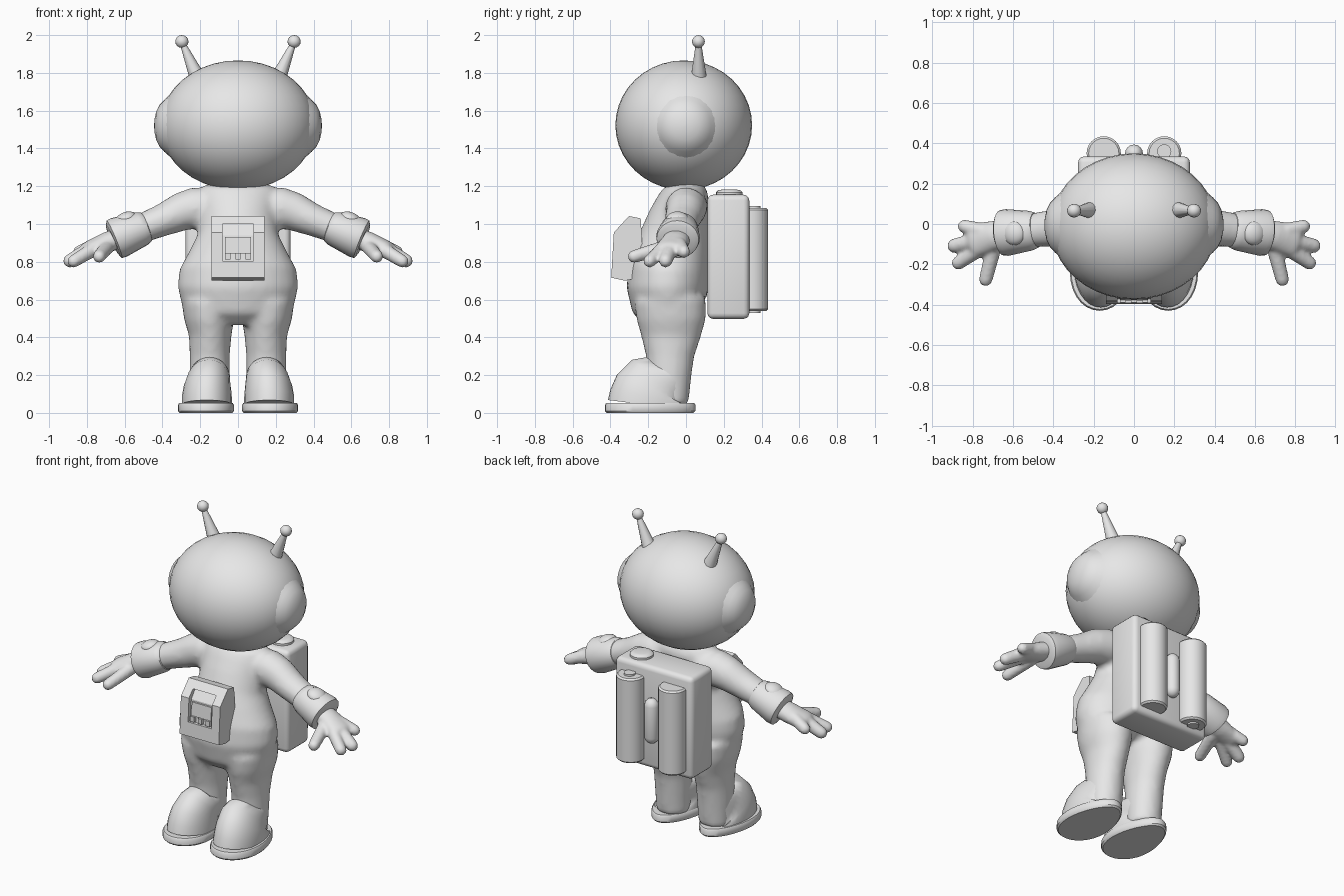
import bpy, bmesh, math
from mathutils import Vector, Matrix

if "Cube" in bpy.data.objects:
    bpy.data.objects.remove(bpy.data.objects["Cube"])

suit_grey = bpy.data.materials.new("plain_grey")
suit_grey.diffuse_color = (0.8, 0.8, 0.8, 1)
suit_grey.use_nodes = True
suit_grey.node_tree.nodes["Principled BSDF"].inputs["Base Color"].default_value = suit_grey.diffuse_color


def finish(name, bm, angle=40):
    bmesh.ops.recalc_face_normals(bm, faces=bm.faces)
    me = bpy.data.meshes.new(name)
    bm.to_mesh(me)
    bm.free()
    ob = bpy.data.objects.new(name, me)
    bpy.context.collection.objects.link(ob)
    me.materials.append(suit_grey)
    bpy.ops.object.select_all(action='DESELECT')
    ob.select_set(True)
    bpy.context.view_layer.objects.active = ob
    bpy.ops.object.shade_smooth_by_angle(angle=math.radians(angle))
    return ob


def loft(bm, rings, n=24, taper=0, rounded=False):
    """Rings are (centre, radius along y, radius across); the path sets the tilt."""
    rings = [(Vector(c), a, b) for c, a, b in rings]
    pts = [r[0] for r in rings]
    d0, d1 = (pts[1] - pts[0]).normalized(), (pts[-1] - pts[-2]).normalized()
    if rounded:
        def cap(ring, d):
            c, a, b = ring
            return [(c + d * min(a, b) * math.sin(t), a * math.cos(t), b * math.cos(t))
                    for t in (0.5, 1.0, 1.4)]
        rings = cap(rings[0], -d0)[::-1] + rings + cap(rings[-1], d1)
    loops = []
    for i, (c, a, b) in enumerate(rings):
        d = (rings[min(i + 1, len(rings) - 1)][0] - rings[max(i - 1, 0)][0]).normalized()
        ref = Vector((0, 1, 0)) if abs(d.y) < 0.85 else Vector((1, 0, 0))
        u = (ref - d * ref.dot(d)).normalized()
        v = d.cross(u)
        loop = []
        for k in range(n):
            t = 2 * math.pi * k / n
            w = 1 - taper * math.cos(t)
            loop.append(bm.verts.new(c + u * a * math.cos(t) + v * b * w * math.sin(t)))
        loops.append(loop)
    for p, q in zip(loops, loops[1:]):
        for k in range(n):
            bm.faces.new((p[k], p[(k + 1) % n], q[(k + 1) % n], q[k]))
    bm.faces.new(loops[0][::-1])
    bm.faces.new(loops[-1])


def fuse(ob, voxel, steps):
    """Blend overlapping volumes into one soft skin."""
    m = ob.modifiers.new("fuse", 'REMESH')
    m.mode, m.voxel_size, m.use_smooth_shade = 'VOXEL', voxel, True
    s = ob.modifiers.new("soften", 'SMOOTH')
    s.factor, s.iterations = 0.5, steps


def ball(name, loc, radii, tilt=0, seg=24):
    bm = bmesh.new()
    bmesh.ops.create_uvsphere(bm, u_segments=seg, v_segments=seg // 2, radius=1)
    bm.transform(Matrix.Translation(loc) @ Matrix.Rotation(tilt, 4, 'Y')
                 @ Matrix.Diagonal((*radii, 1)))
    return finish(name, bm, 60)


def box(name, lo, hi, bevel=0):
    bm = bmesh.new()
    bmesh.ops.create_cube(bm, size=1)
    lo, hi = Vector(lo), Vector(hi)
    bm.transform(Matrix.Translation((lo + hi) / 2) @ Matrix.Diagonal((*(hi - lo), 1)))
    if bevel:
        bmesh.ops.bevel(bm, geom=bm.edges[:], offset=bevel, segments=3, profile=0.5,
                        affect='EDGES')
    return finish(name, bm)


def tube(name, rings, n=24, **kw):
    bm = bmesh.new()
    loft(bm, rings, n, **kw)
    return finish(name, bm)


def prism(name, profile, half):
    """Extrude a y-z outline across x."""
    bm = bmesh.new()
    f = bm.faces.new([bm.verts.new((-half, y, z)) for y, z in profile])
    r = bmesh.ops.extrude_face_region(bm, geom=[f])
    bmesh.ops.translate(bm, vec=(2 * half, 0, 0),
                        verts=[v for v in r['geom'] if isinstance(v, bmesh.types.BMVert)])
    return finish(name, bm, 20)


# suit: torso, legs and arms fused together
bm = bmesh.new()
torso = [  # z, front y, back y, half width
    (0.52, -0.22, 0.09, 0.24), (0.57, -0.288, 0.115, 0.297), (0.67, -0.315, 0.12, 0.32),
    (0.76, -0.305, 0.12, 0.31), (0.86, -0.272, 0.12, 0.255), (0.94, -0.24, 0.12, 0.215),
    (1.04, -0.195, 0.12, 0.205), (1.12, -0.15, 0.12, 0.212), (1.18, -0.115, 0.12, 0.21),
    (1.21, -0.09, 0.09, 0.17)]
loft(bm, [((0, (f + b) / 2, z), (b - f) / 2, w) for z, f, b, w in torso], 32)
for s in (1, -1):
    loft(bm, [((s * x, y, z), a, b) for x, y, z, a, b in (
        (0.15, -0.088, 0.04, 0.10, 0.10), (0.15, -0.088, 0.20, 0.118, 0.106),
        (0.15, -0.085, 0.30, 0.128, 0.106), (0.147, -0.08, 0.41, 0.16, 0.113),
        (0.152, -0.078, 0.50, 0.185, 0.134), (0.155, -0.085, 0.60, 0.19, 0.145))])
    loft(bm, [((s * x, y, z), a, b) for x, y, z, a, b in (
        (0.12, 0.01, 1.10, 0.11, 0.08), (0.22, 0, 1.085, 0.11, 0.112),
        (0.30, -0.005, 1.065, 0.102, 0.102), (0.40, -0.02, 1.02, 0.093, 0.086),
        (0.54, -0.035, 0.965, 0.08, 0.075))])
fuse(finish("suit", bm), 0.018, 6)

# head and ear domes
ball("head", (0, -0.012, 1.523), (0.412, 0.362, 0.343), seg=40)
for s, side in ((1, "right"), (-1, "left")):
    tube(side + "_ear_dome", [((s * x, -0.005, 1.52), r, r) for x, r in (
        (0.33, 0.19), (0.365, 0.16), (0.39, 0.138), (0.415, 0.112), (0.433, 0.075),
        (0.442, 0.035), (0.444, 0.005))])

    # antenna
    tube(side + "_antenna_stalk", [((s * 0.215, 0.068, 1.775), 0.042, 0.042),
                                   ((s * 0.295, 0.066, 1.96), 0.014, 0.014)], 12)
    ball(side + "_antenna_tip", (s * 0.297, 0.066, 1.966), (0.035, 0.034, 0.034), seg=16)

    # shoe and sole
    tube(side + "_sole", [((s * 0.17, -0.19, z), a, b) for z, a, b in (
        (0, 0.23, 0.138), (0.01, 0.24, 0.146), (0.042, 0.24, 0.146), (0.052, 0.233, 0.14))],
        32, taper=0.18)
    tube(side + "_shoe", [((s * x, (f + 0.035) / 2, z), (0.035 - f) / 2, w)
                          for x, z, f, w in (
        (0.165, 0.04, -0.415, 0.132), (0.165, 0.08, -0.405, 0.132),
        (0.163, 0.115, -0.385, 0.126), (0.16, 0.145, -0.345, 0.116),
        (0.155, 0.165, -0.28, 0.11), (0.152, 0.185, -0.225, 0.107),
        (0.15, 0.21, -0.20, 0.10))], 32, taper=0.1)

    # cuff with round button
    tube(side + "_cuff", [((s * x, y, z), a, b) for x, y, z, a, b in (
        (0.48, -0.03, 0.988, 0.07, 0.065), (0.486, -0.031, 0.986, 0.088, 0.082),
        (0.51, -0.033, 0.976, 0.098, 0.092), (0.63, -0.042, 0.929, 0.116, 0.11),
        (0.655, -0.044, 0.919, 0.112, 0.107), (0.664, -0.045, 0.915, 0.09, 0.085))])
    ball(side + "_cuff_button", (s * 0.594, -0.045, 1.025), (0.06, 0.06, 0.038), s * 0.37)

    # hand: palm, three fingers and thumb fused together
    bm = bmesh.new()
    loft(bm, [((s * 0.62, -0.043, 0.93), 0.07, 0.055), ((s * 0.70, -0.06, 0.90), 0.075, 0.055),
              ((s * 0.79, -0.08, 0.868), 0.085, 0.042)], rounded=True)
    for a, b, r in (((0.75, -0.035, 0.89), (0.84, -0.012, 0.853), 0.034),
                    ((0.77, -0.08, 0.875), (0.89, -0.108, 0.805), 0.036),
                    ((0.76, -0.12, 0.87), (0.87, -0.193, 0.803), 0.034),
                    ((0.69, -0.10, 0.88), (0.735, -0.275, 0.828), 0.034)):
        a, b = (Vector((s * p[0], p[1], p[2])) for p in (a, b))
        loft(bm, [(a, r * 1.15, r * 1.15), (b, r, r)], 16, rounded=True)
    fuse(finish(side + "_hand", bm), 0.01, 4)

# chest control box with a recessed panel
chest = prism("chest_box", [(-0.24, 1.03), (-0.302, 1.042), (-0.382, 0.955), (-0.396, 0.716),
                            (-0.325, 0.70), (-0.22, 0.72)], 0.14)
cutter = prism("panel_cutter", [(-0.50, 0.805), (-0.371, 0.805), (-0.357, 0.94),
                                (-0.312, 1.0), (-0.50, 1.0)], 0.083)
cut = chest.modifiers.new("panel", 'BOOLEAN')
cut.operation, cut.object, cut.solver = 'DIFFERENCE', cutter, 'EXACT'
bpy.context.view_layer.objects.active = chest
bpy.ops.object.modifier_apply(modifier="panel")
bpy.data.objects.remove(cutter)
prism("panel_plate", [(-0.35, 0.845), (-0.378, 0.845), (-0.370, 0.93), (-0.345, 0.93)], 0.07)
for i, x in enumerate((-0.055, 0, 0.055)):
    box(f"panel_switch_{i + 1}", (x - 0.014, -0.39, 0.812), (x + 0.014, -0.355, 0.846))

# backpack with lid button, tanks and centre capsule
box("backpack", (-0.277, 0.113, 0.498), (0.277, 0.335, 1.155), 0.03)
tube("backpack_button", [((0.155, 0.23, z), r, r) for z, r in (
    (1.14, 0.07), (1.168, 0.07), (1.178, 0.06), (1.182, 0.04))])
for s, side in ((1, "right"), (-1, "left")):
    tube(side + "_tank", [((s * 0.15, 0.35, z), r, r) for z, r in (
        (0.54, 0.075), (0.55, 0.085), (1.075, 0.085), (1.085, 0.075))])
    z = 1.08 if s > 0 else 0.53
    tube(side + "_tank_valve", [((s * 0.15, 0.36, z), 0.035, 0.035),
                                ((s * 0.15, 0.36, z + 0.016), 0.035, 0.035)], 16)
tube("centre_capsule", [((0, 0.35, 0.72), 0.044, 0.044), ((0, 0.35, 0.92), 0.044, 0.044)],
     16, rounded=True)
